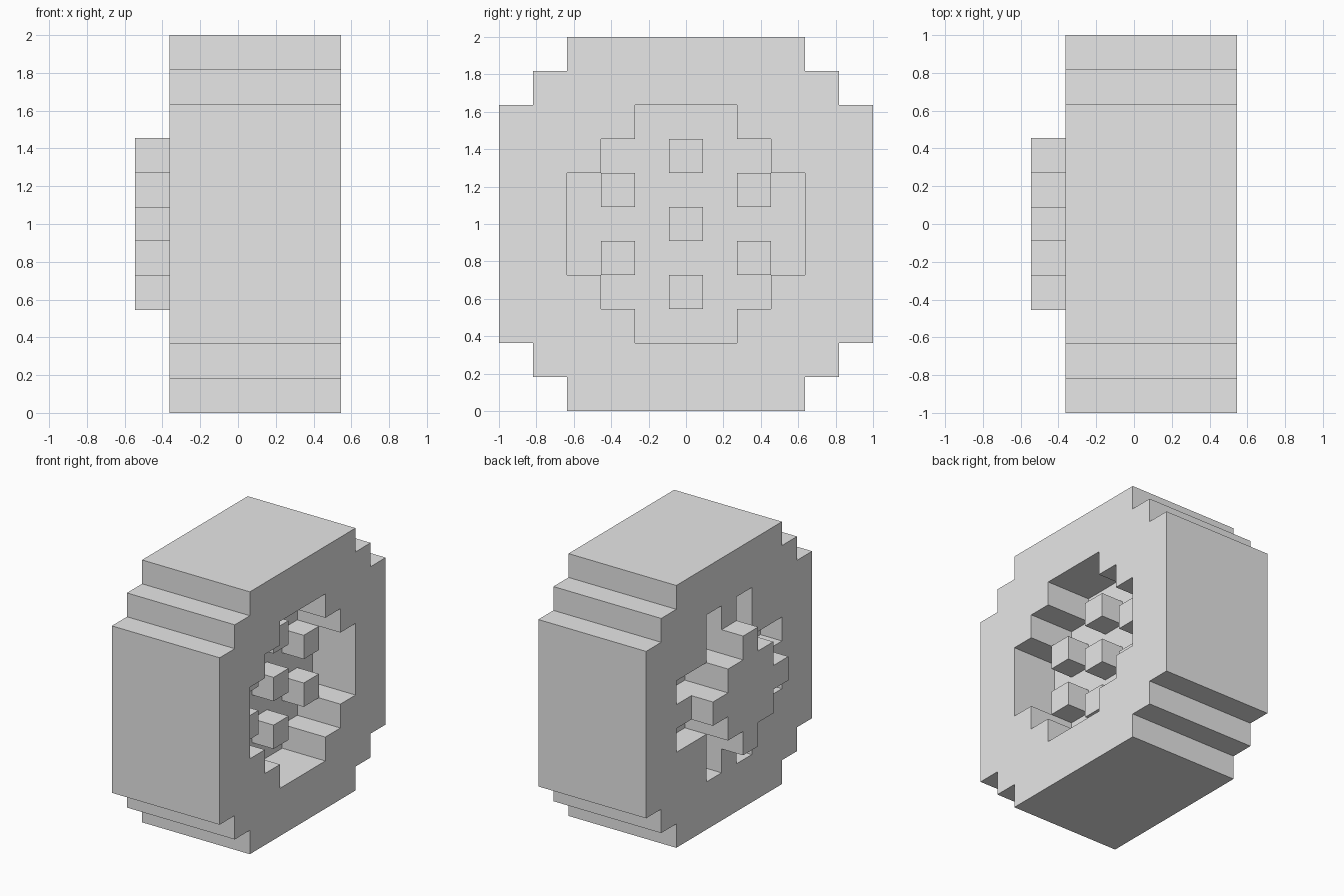
import bpy
import bmesh
from mathutils import Vector

old = bpy.data.objects.get("Cube")
if old:
    bpy.data.objects.remove(old, do_unlink=True)

U = 2 / 11  # one block of the grid

grey = bpy.data.materials.new("plain grey")
grey.use_nodes = True
grey.diffuse_color = (0.8, 0.8, 0.8, 1)
grey.node_tree.nodes["Principled BSDF"].inputs["Base Color"].default_value = (0.8, 0.8, 0.8, 1)


def stepped_round(size):
    """Blocky circle; size is half its height in blocks."""
    quarter = [(size - 2, size), (size - 2, size - 1), (size - 1, size - 1),
               (size - 1, size - 2), (size, size - 2)]
    points = []
    for _ in range(4):
        points += quarter
        quarter = [(z, -y) for y, z in quarter]
    return points


def finish(name, bm):
    bmesh.ops.recalc_face_normals(bm, faces=bm.faces)
    mesh = bpy.data.meshes.new(name)
    bm.to_mesh(mesh)
    bm.free()
    mesh.materials.append(grey)
    obj = bpy.data.objects.new(name, mesh)
    obj.location.z = 1
    bpy.context.collection.objects.link(obj)
    return obj


def loop_verts(bm, points, x):
    return [bm.verts.new(Vector((x, y, z)) * U) for y, z in points]


def prism(name, points, x0, x1):
    bm = bmesh.new()
    face = bm.faces.new(loop_verts(bm, points, x0))
    back = bmesh.ops.extrude_face_region(bm, geom=[face], use_keep_orig=True)
    moved = [v for v in back["geom"] if isinstance(v, bmesh.types.BMVert)]
    bmesh.ops.translate(bm, verts=moved, vec=((x1 - x0) * U, 0, 0))
    return finish(name, bm)


def ring(name, outer, inner, x0, x1):
    bm = bmesh.new()
    loops = [loop_verts(bm, p, x) for p, x in
             ((outer, x0), (outer, x1), (inner, x1), (inner, x0))]
    count = len(outer)
    for a, b in zip(loops, loops[1:] + loops[:1]):
        for i in range(count):
            j = (i + 1) % count
            bm.faces.new((a[i], a[j], b[j], b[i]))
    return finish(name, bm)


def block(name, y, z, x0, x1):
    square = [(y - .5, z - .5), (y + .5, z - .5), (y + .5, z + .5), (y - .5, z + .5)]
    return prism(name, square, x0, x1)


# Tyre with a stepped opening, closed by a recessed disc
ring("tyre", stepped_round(5.5), stepped_round(3.5), -2, 3)
prism("wheel_disc", stepped_round(3.5), -1, 1)

# Hub that stands out of the inner side
prism("hub", stepped_round(2.5), -3, -1)

# Spokes and corner fillers around the hub, leaving slots between them
for y, z in ((0, 3), (0, -3), (3, 0), (-3, 0)):
    block("spoke", y, z, -2, -1)
for y in (-2, 2):
    for z in (-2, 2):
        block("corner_filler", y, z, -2, -1)

# Wheel studs in the outer recess
for y, z in ((0, 0), (0, 2), (0, -2), (2, 1), (2, -1), (-2, 1), (-2, -1)):
    block("stud", y, z, 1, 2)
